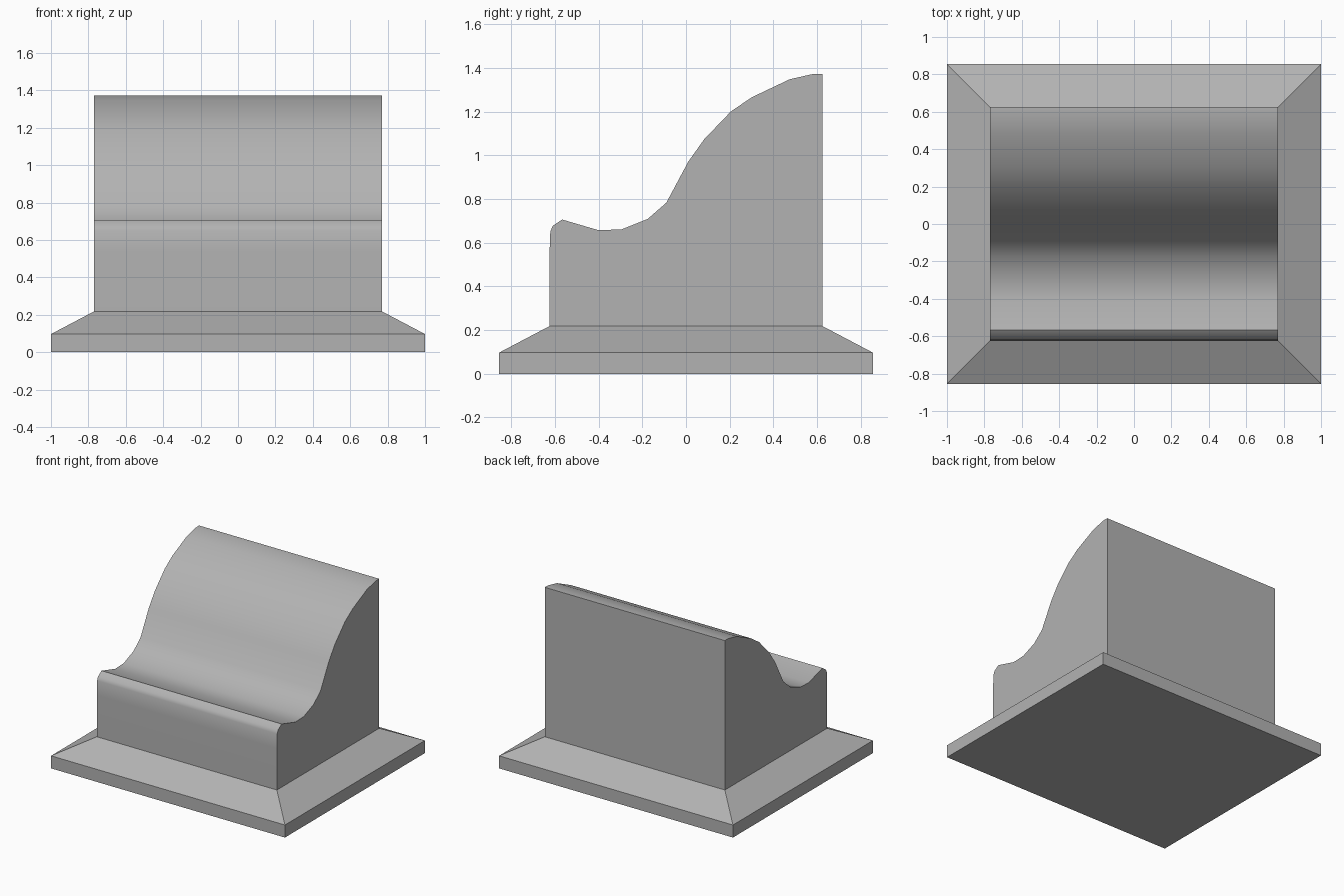
import bpy, bmesh, math

if "Cube" in bpy.data.objects:
    bpy.data.objects.remove(bpy.data.objects["Cube"])

# Shared mid-grey material
grey = bpy.data.materials.new("mid_grey")
grey.diffuse_color = (0.45, 0.45, 0.45, 1)
grey.use_nodes = True
grey.node_tree.nodes["Principled BSDF"].inputs["Base Color"].default_value = grey.diffuse_color


def finish(bm, name, angle):
    bmesh.ops.recalc_face_normals(bm, faces=bm.faces)
    mesh = bpy.data.meshes.new(name)
    bm.to_mesh(mesh)
    bm.free()
    mesh.materials.append(grey)
    obj = bpy.data.objects.new(name, mesh)
    bpy.context.collection.objects.link(obj)
    bpy.ops.object.select_all(action='DESELECT')
    obj.select_set(True)
    bpy.context.view_layer.objects.active = obj
    bpy.ops.object.shade_smooth_by_angle(angle=math.radians(angle))
    return obj


def bridge(bm, a, b, closed=True):
    n = len(a)
    for i in range(n if closed else n - 1):
        j = (i + 1) % n
        bm.faces.new((a[i], a[j], b[j], b[i]))


# Plinth: low slab with a sloped rim, crisp mitres, open where the body stands
bm = bmesh.new()
rings = []
for x, y, z in [(1, 0.855, 0), (1, 0.855, 0.097), (0.77, 0.625, 0.218)]:
    rings.append([bm.verts.new((sx * x, sy * y, z))
                  for sx, sy in [(-1, -1), (1, -1), (1, 1), (-1, 1)]])
for lower, upper in zip(rings, rings[1:]):
    bridge(bm, lower, upper)
bm.faces.new(rings[0])
finish(bm, "plinth", 20)

# Body: side profile (y, z) swept across x, open underneath at the plinth
profile = [(-0.625, 0.218), (-0.625, 0.54), (-0.621, 0.65), (-0.61, 0.677),
           (-0.567, 0.706), (-0.40, 0.657), (-0.295, 0.661), (-0.175, 0.709),
           (-0.09, 0.783), (0.01, 0.97), (0.083, 1.073), (0.205, 1.20),
           (0.30, 1.265), (0.475, 1.348), (0.585, 1.373), (0.625, 1.373),
           (0.625, 0.218)]
bm = bmesh.new()
left, right = [[bm.verts.new((x, y, z)) for y, z in profile]
               for x in (-0.77, 0.77)]
bridge(bm, left, right, closed=False)
bm.faces.new(left)
bm.faces.new(right)
finish(bm, "curved_body", 42)
